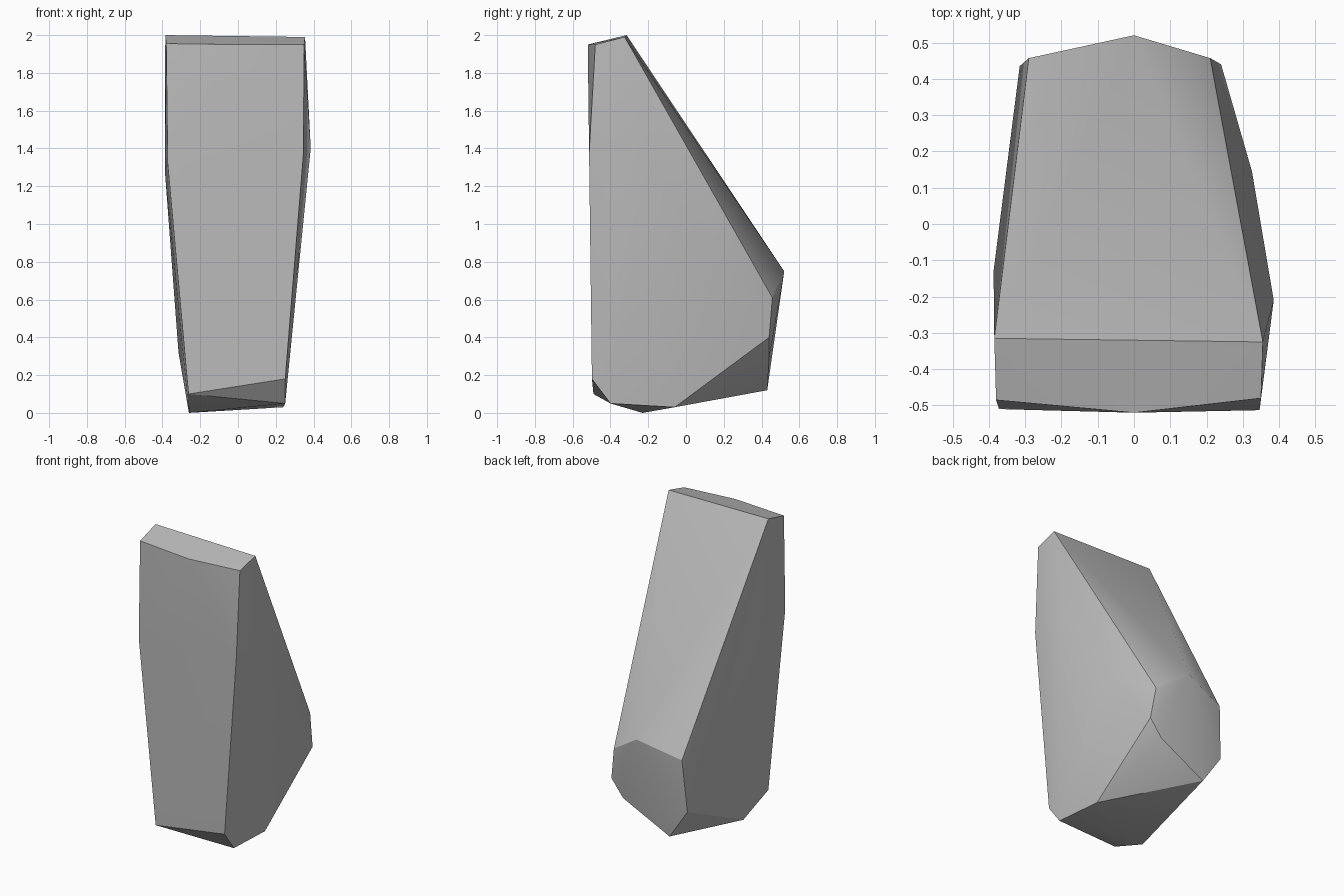
import bpy
import bmesh
from math import radians

cube = bpy.data.objects.get("Cube")
if cube:
    bpy.data.objects.remove(cube, do_unlink=True)

# Stone colour
stone = bpy.data.materials.new("grey stone")
stone.use_nodes = True
colour = (0.5, 0.5, 0.5, 1)
stone.diffuse_color = colour
stone.node_tree.nodes["Principled BSDF"].inputs["Base Color"].default_value = colour

# Corner points of the boulder, grouped by region
top = [(-0.385, -0.315, 2.0), (0.355, -0.325, 1.99),
       (-0.38, -0.485, 1.955), (0.35, -0.48, 1.95), (0, -0.52, 1.95)]
front = [(-0.372, -0.51, 1.32), (0.346, -0.513, 1.37),
         (-0.262, -0.49, 0.1), (0.25, -0.498, 0.18)]
sides = [(0.385, -0.21, 1.4), (0.325, 0.145, 0.8), (-0.387, -0.13, 1.28)]
back = [(0, 0.52, 0.75), (0.21, 0.457, 0.61), (0.24, 0.44, 0.4),
        (0.155, 0.44, 0.29), (-0.29, 0.457, 0.665), (-0.315, 0.435, 0.32)]
base = [(-0.18, 0.43, 0.12), (0.24, -0.06, 0.03),
        (0.25, -0.4, 0.05), (-0.26, -0.23, 0)]

# Wrap the points in a faceted hull
bm = bmesh.new()
for point in top + front + sides + back + base:
    bm.verts.new(point)
bmesh.ops.convex_hull(bm, input=bm.verts)
bmesh.ops.dissolve_limit(bm, angle_limit=radians(2),
                         verts=bm.verts, edges=bm.edges)
bmesh.ops.recalc_face_normals(bm, faces=bm.faces)

mesh = bpy.data.meshes.new("boulder")
bm.to_mesh(mesh)
bm.free()
mesh.materials.append(stone)
boulder = bpy.data.objects.new("boulder", mesh)
bpy.context.collection.objects.link(boulder)

# Soft shading within each facet, crisp edges between facets
bpy.context.view_layer.objects.active = boulder
boulder.select_set(True)
bpy.ops.object.shade_smooth_by_angle(angle=radians(30))
